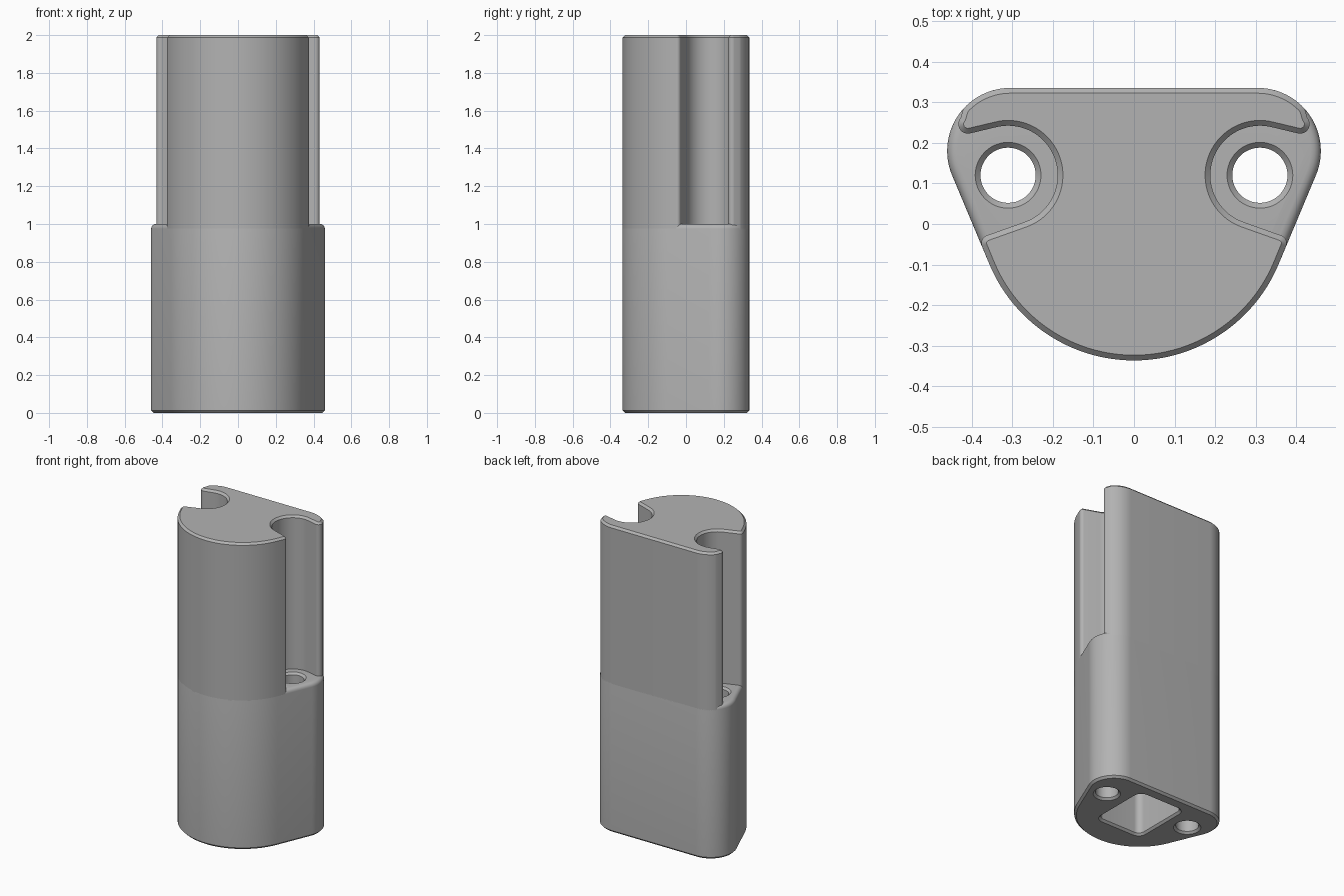
import bpy, bmesh
from math import sin, cos, radians, ceil, pi
from mathutils import Vector

cube = bpy.data.objects.get("Cube")
if cube:
    bpy.data.objects.remove(cube, do_unlink=True)

gray = bpy.data.materials.new("plain_gray")
gray.use_nodes = True
gray.diffuse_color = (0.45, 0.45, 0.45, 1)
gray.node_tree.nodes["Principled BSDF"].inputs["Base Color"].default_value = (0.45, 0.45, 0.45, 1)


def arc(cx, cy, r, a0, a1, step=4):
    n = max(2, ceil(abs(a1 - a0) / step))
    angles = [radians(a0 + (a1 - a0) * i / n) for i in range(n + 1)]
    return [Vector((cx + r * cos(a), cy + r * sin(a))) for a in angles]


def mirrored(half):
    """Close a right-hand half outline with its mirror image."""
    return half + [Vector((-p.x, p.y)) for p in reversed(half) if p.x > 0.001]


def inset(points, d):
    """Move a counter-clockwise outline inward by d."""
    out = []
    for i, p in enumerate(points):
        a = (p - points[i - 1]).normalized()
        b = (points[(i + 1) % len(points)] - p).normalized()
        n1, n2 = Vector((-a.y, a.x)), Vector((-b.y, b.x))
        out.append(p + (n1 + n2) * d / max(0.5, 1 + n1.dot(n2)))
    return out


def loft(name, points, layers):
    """Solid through copies of one outline at (height, inset) layers."""
    bm = bmesh.new()
    rings = [[bm.verts.new((p.x, p.y, z)) for p in inset(points, d)] for z, d in layers]
    for low, high in zip(rings, rings[1:]):
        for i in range(len(low)):
            j = (i + 1) % len(low)
            bm.faces.new((low[i], low[j], high[j], high[i]))
    bm.faces.new(rings[0][::-1])
    bm.faces.new(rings[-1])
    bmesh.ops.recalc_face_normals(bm, faces=bm.faces)
    mesh = bpy.data.meshes.new(name)
    bm.to_mesh(mesh)
    bm.free()
    mesh.materials.append(gray)
    obj = bpy.data.objects.new(name, mesh)
    bpy.context.collection.objects.link(obj)
    return obj


def activate(obj):
    bpy.ops.object.select_all(action='DESELECT')
    obj.select_set(True)
    bpy.context.view_layer.objects.active = obj


def cut(obj, cutter):
    cutter.hide_render = True
    activate(obj)
    mod = obj.modifiers.new("cut", 'BOOLEAN')
    mod.operation = 'DIFFERENCE'
    mod.solver = 'EXACT'
    mod.object = cutter
    bpy.ops.object.modifier_apply(modifier=mod.name)
    bpy.data.objects.remove(cutter, do_unlink=True)


CH = 0.013           # rim chamfer
FIL = 0.025          # ledge fillet
TANGENT = -22.7      # direction the slanted flanks face
HOLE = (0.31, 0.12)

# Lower body: round front, slanted flanks, rounded back corners
front = arc(0, 0.05, 0.386, -90, TANGENT, 3)
lower_half = front + arc(0.305, 0.18, 0.155, TANGENT, 90)
fillet = [(1 - FIL + FIL * sin(t * pi / 8), FIL * (1 - cos(t * pi / 8))) for t in range(5)]
lower = loft("lower_body", mirrored(lower_half), [(0, CH), (CH, 0)] + fillet)

# Upper body: same outline with a rounded channel over each hole
upper_half = (front
              + arc(0.356, -0.047, 0.02, TANGENT, 70, 12)
              + arc(*HOLE, 0.122, 250, 76)
              + arc(0.409, 0.246, 0.0235, 256, 400, 12)
              + arc(0.305, 0.18, 0.155, 42, 90))
upper = loft("upper_body", mirrored(upper_half), [(0.97, 0), (2 - CH, 0), (2, CH)])

# Screw holes, chamfered at both ends
for side in (-1, 1):
    circle = arc(side * HOLE[0], HOLE[1], 0.068, 0, 360, 7.5)[:-1]
    cut(lower, loft("hole_cutter", circle,
                    [(-0.01, -CH - 0.01), (CH, 0), (1 - CH, 0), (1.01, -CH - 0.01)]))

# Rounded rectangular pocket in the underside
w, back, near, r = 0.16, 0.25, -0.14, 0.04
pocket = mirrored(arc(w - r, near + r, r, -90, 0, 10) + arc(w - r, back - r, r, 0, 90, 10))
cut(lower, loft("pocket_cutter", pocket, [(-0.01, -CH - 0.01), (CH, 0), (0.9, 0)]))

for obj in (lower, upper):
    activate(obj)
    bpy.ops.object.shade_smooth_by_angle(angle=radians(30))
